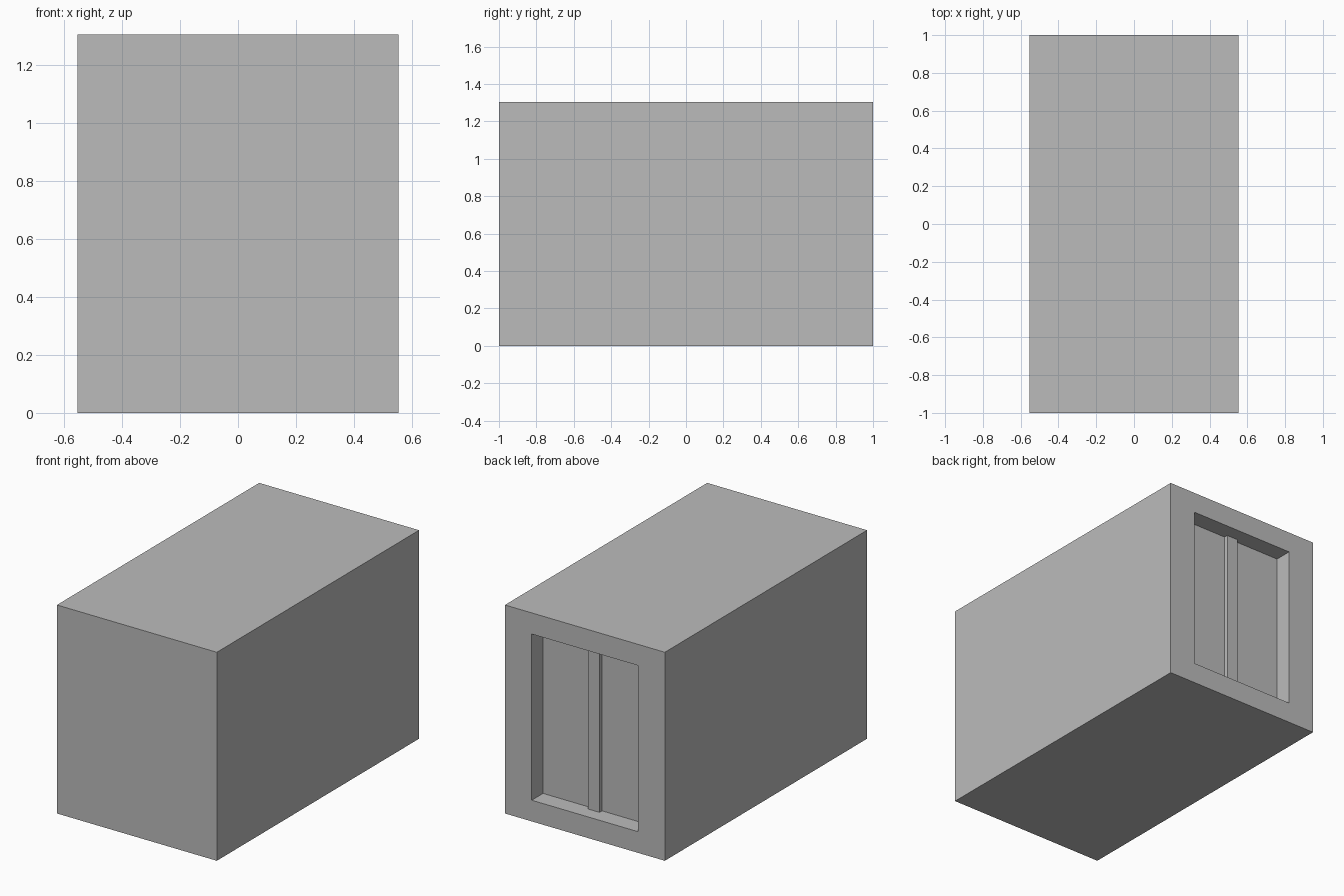
import bpy, bmesh
from mathutils import Vector

if "Cube" in bpy.data.objects:
    bpy.data.objects.remove(bpy.data.objects["Cube"])

W, D, H = 1.107, 2.0, 1.305          # outer size
OPEN_X, OPEN_Z = 0.368, 0.52         # half size of the doorway
RECESS = 0.112                       # depth of the doorway
MID = H / 2

grey = bpy.data.materials.new("plain grey")
grey.diffuse_color = (0.5, 0.5, 0.5, 1)
grey.use_nodes = True
grey.node_tree.nodes["Principled BSDF"].inputs["Base Color"].default_value = grey.diffuse_color


def add_object(name, bm):
    bmesh.ops.recalc_face_normals(bm, faces=bm.faces)
    mesh = bpy.data.meshes.new(name)
    bm.to_mesh(mesh)
    bm.free()
    mesh.materials.append(grey)
    obj = bpy.data.objects.new(name, mesh)
    bpy.context.collection.objects.link(obj)
    return obj


def box(size, centre):
    bm = bmesh.new()
    bmesh.ops.create_cube(bm, size=1)
    bmesh.ops.scale(bm, vec=size, verts=bm.verts)
    bmesh.ops.translate(bm, vec=centre, verts=bm.verts)
    return bm


# Cabin body with a recessed doorway in the back wall
bm = box((W, D, H), (0, 0, MID))
back = next(f for f in bm.faces if f.normal.y > 0.9)
bmesh.ops.inset_region(bm, faces=[back], thickness=0.1)
for v in back.verts:
    v.co.x = OPEN_X if v.co.x > 0 else -OPEN_X
    v.co.z = MID + (OPEN_Z if v.co.z > MID else -OPEN_Z)
panel = bmesh.ops.extrude_discrete_faces(bm, faces=[back])["faces"][0]
bmesh.ops.translate(bm, vec=Vector((0, -RECESS, 0)), verts=panel.verts)
add_object("cabin_body", bm)

# Upright strip covering the join between the two doors
add_object("door_strip", box((0.08, 0.025, 2 * OPEN_Z),
                             (0, D / 2 - RECESS + 0.0125, MID)))
